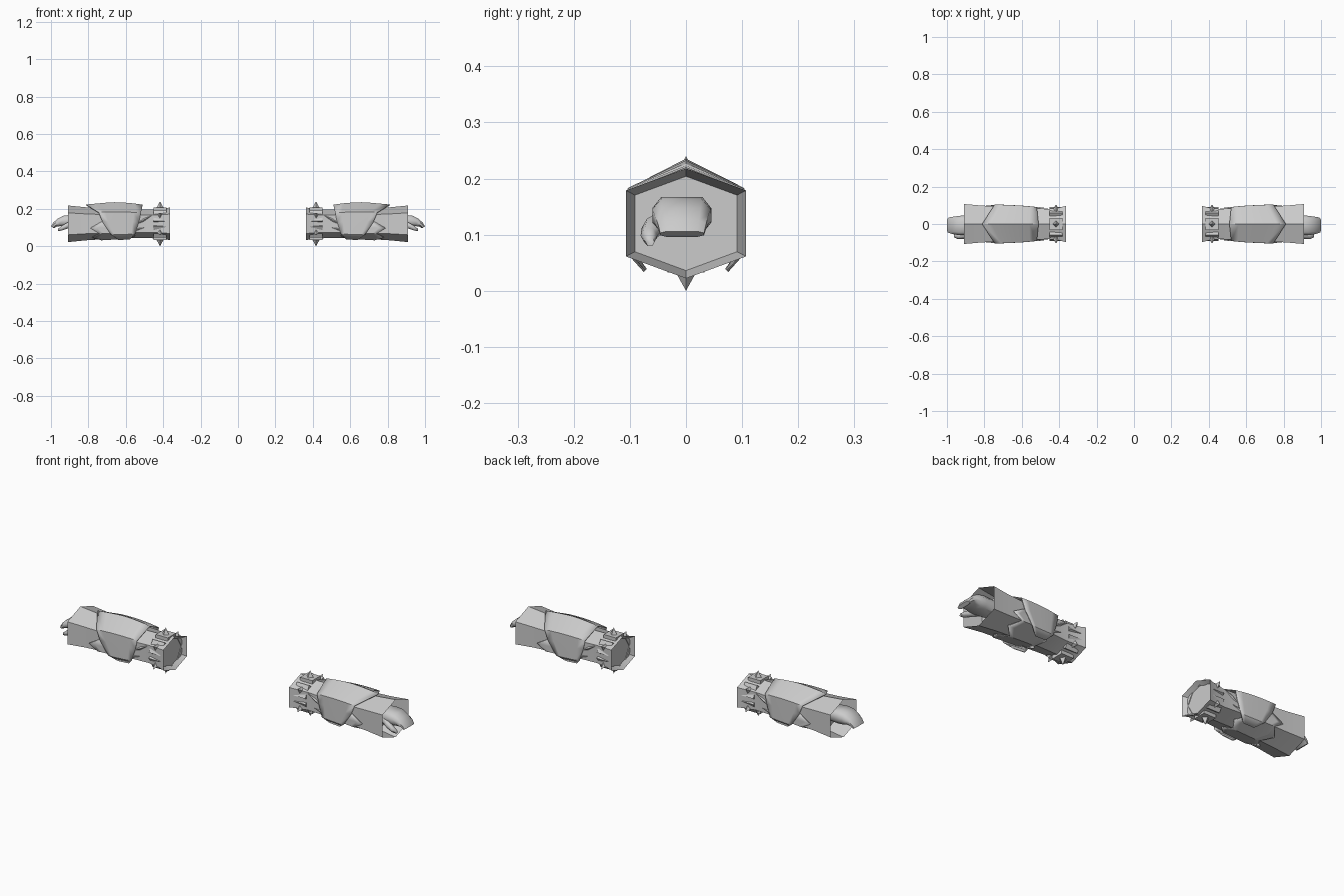
import bpy, bmesh, math
from mathutils import Matrix, Vector

if "Cube" in bpy.data.objects:
    bpy.data.objects.remove(bpy.data.objects["Cube"])

CZ = 0.12  # height of the arm axis

grey = bpy.data.materials.new("plain grey")
grey.use_nodes = True
grey.diffuse_color = (0.6, 0.6, 0.6, 1)
grey.node_tree.nodes["Principled BSDF"].inputs["Base Color"].default_value = (0.6, 0.6, 0.6, 1)


def finish(name, bm, angle=35, thickness=0):
    """Turn a bmesh of the left arm into a mirrored pair."""
    bmesh.ops.recalc_face_normals(bm, faces=bm.faces)
    mesh = bpy.data.meshes.new(name)
    bm.to_mesh(mesh)
    bm.free()
    mesh.materials.append(grey)
    ob = bpy.data.objects.new(name, mesh)
    bpy.context.collection.objects.link(ob)
    bpy.ops.object.select_all(action='DESELECT')
    ob.select_set(True)
    bpy.context.view_layer.objects.active = ob
    if angle:
        bpy.ops.object.shade_smooth_by_angle(angle=math.radians(angle))
    if thickness:
        solid = ob.modifiers.new("thickness", 'SOLIDIFY')
        solid.thickness = thickness
        solid.offset = 0
    ob.modifiers.new("both sides", 'MIRROR').use_axis = (True, False, False)
    return ob


def loft(bm, rings, closed=True, caps=True):
    """Skin a list of point rings."""
    loops = [[bm.verts.new(p) for p in r] for r in rings]
    n = len(loops[0])
    for a, b in zip(loops, loops[1:]):
        for i in range(n if closed else n - 1):
            j = (i + 1) % n
            bm.faces.new((a[i], a[j], b[j], b[i]))
    if caps:
        bm.faces.new(loops[0])
        bm.faces.new(loops[-1])


def interp(table, x):
    """Linear lookup of (x, ry, rz) rows."""
    for a, b in zip(table, table[1:]):
        if x <= b[0]:
            t = max(0, (x - a[0]) / (b[0] - a[0]))
            return a[1] + t * (b[1] - a[1]), a[2] + t * (b[2] - a[2])
    return table[-1][1:]


# Hexagonal sleeve with a recessed inner end and a hollow flared cuff
HEX = [(0, 1), (1, .6), (1, -.6), (0, -1), (-1, -.6), (-1, .6)]
sleeve = [(.385, .080, .070), (.363, .097, .088), (.39, .090, .082),
          (.46, .080, .077), (.56, .087, .076), (.68, .094, .080),
          (.81, .098, .088), (.91, .107, .098), (.815, .091, .084)]
bm = bmesh.new()
loft(bm, [[(x, ry * u, CZ + rz * v) for u, v in HEX] for x, ry, rz in sleeve])
finish("sleeves", bm)


def wrap(name, profile, columns, thickness):
    """Cloth sheet round the sleeve; each column is (u, v, start x, end x)."""
    bm = bmesh.new()
    steps = 6
    rings = []
    for u, v, x0, x1 in columns:
        row = []
        for i in range(steps + 1):
            x = x0 + (x1 - x0) * i / steps
            ry, rz = interp(profile, x)
            row.append((x, u * ry, CZ + v * rz))
        rings.append(row)
    loft(bm, rings, closed=False, caps=False)
    finish(name, bm, 35, thickness)


# Upper wrap: ridge on top, pointed towards the hand
upper = [(.50, .087, .099), (.58, .095, .110), (.65, .099, .114),
         (.72, .102, .110), (.81, .104, .101)]
side = [(.75, -.75, .58, .64), (1, -.5, .55, .68), (1, .1, .53, .725), (1, .56, .52, .745)]
wrap("upper_wraps", upper,
     [(-u, v, a, b) for u, v, a, b in side] + [(0, 1, .51, .812)] + side[::-1], .004)

# Lower wrap: jagged hem under the arm
lower = [(.50, .083, .077), (.60, .092, .080), (.70, .097, .084), (.80, .101, .092)]
side = [(1, .2, .60, .72), (1, -.25, .57, .79), (1, -.6, .60, .74), (.5, -.8, .55, .78)]
wrap("lower_wraps", lower,
     [(-u, v, a, b) for u, v, a, b in side] + [(0, -1, .58, .73)] + side[::-1], .004)

# Small cloth folds next to the bracelet
bm = bmesh.new()
for s in (-1, 1):
    for x0, x1, z0, z1 in ((.46, .55, .165, .115), (.50, .62, .10, .07)):
        ry = interp(sleeve[1:8], (x0 + x1) / 2)[0] + .001
        a, b = Vector((x0, s * ry, z0)), Vector((x1, s * ry, z1))
        mid = (a + b) / 2
        pts = [bm.verts.new(p) for p in (a, mid + Vector((0, 0, .008)), b, mid - Vector((0, 0, .008)))]
        top = bm.verts.new(mid + Vector((0, s * .006, 0)))
        bm.faces.new(pts)
        for i in range(4):
            bm.faces.new((pts[i], pts[(i + 1) % 4], top))
finish("sleeve_folds", bm, 0)

# Bracelet: six stud plates, each with a four-sided spike
plates, spikes = bmesh.new(), bmesh.new()
for k in range(6):
    turn = Matrix.Translation((.417, 0, CZ)) @ Matrix.Rotation(k * math.pi / 3, 4, 'X')
    bmesh.ops.create_cube(plates, size=1, matrix=turn @ Matrix.Translation((0, 0, .078))
                          @ Matrix.Diagonal((.070, .066, .018, 1)))
    bmesh.ops.create_cone(spikes, cap_ends=True, segments=4, radius1=.020, radius2=0, depth=.036,
                          matrix=turn @ Matrix.Translation((0, 0, .102)))
finish("bracelet_plates", plates, 0)
finish("bracelet_spikes", spikes, 0)

# Hand: palm bending into curled fingers; rows are top x/z, bottom x/z, y range
hand = [(.80, .163, .80, .106, -.048, .036), (.90, .167, .90, .102, -.060, .045),
        (.935, .163, .925, .104, -.060, .044), (.965, .147, .950, .108, -.056, .040),
        (.988, .126, .972, .104, -.050, .036), (1.0, .106, .984, .096, -.046, .032)]
ROUND = [(.15, 0), (.85, 0), (1, .3), (1, .7), (.85, 1), (.15, 1), (0, .7), (0, .3)]
bm = bmesh.new()
loft(bm, [[(xb + (xt - xb) * w, y0 + (y1 - y0) * u, zb + (zt - zb) * w) for u, w in ROUND]
          for xt, zt, xb, zb, y0, y1 in hand])
finish("hands", bm, 50)

# Thumb: tapered tube in front of and below the palm
thumb = [(.86, -.040, .125, .018), (.91, -.060, .112, .019),
         (.94, -.066, .098, .015), (.962, -.064, .087, .008)]
bm = bmesh.new()
loft(bm, [[(x, y + r * math.cos(a * math.pi / 3), z + r * math.sin(a * math.pi / 3))
           for a in range(6)] for x, y, z, r in thumb])
finish("thumbs", bm, 65)
